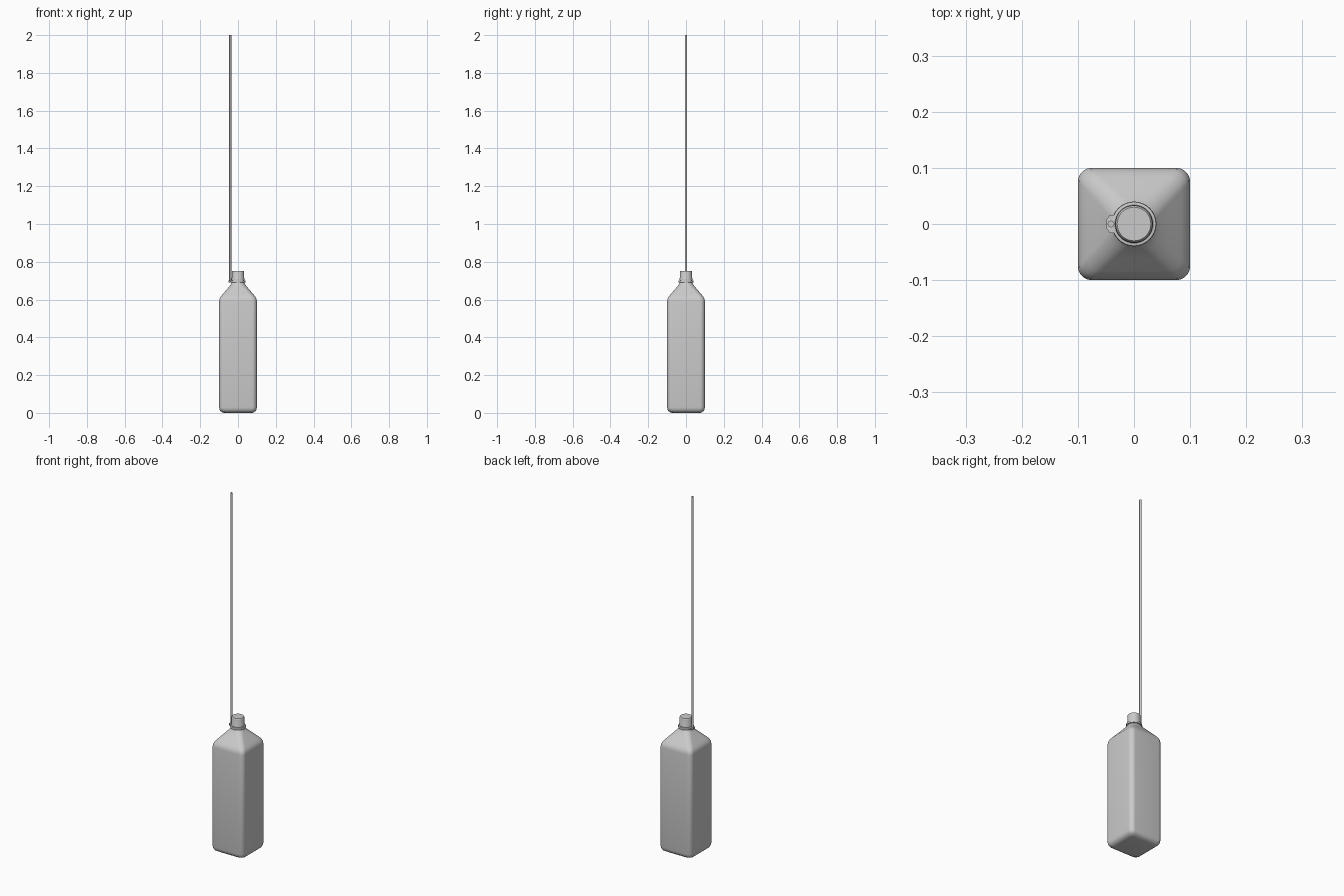
import bpy, bmesh, math

if "Cube" in bpy.data.objects:
    bpy.data.objects.remove(bpy.data.objects["Cube"])


def finish(name, bm, angle=35):
    bmesh.ops.recalc_face_normals(bm, faces=bm.faces)
    me = bpy.data.meshes.new(name)
    bm.to_mesh(me)
    bm.free()
    ob = bpy.data.objects.new(name, me)
    bpy.context.collection.objects.link(ob)
    bpy.ops.object.select_all(action='DESELECT')
    ob.select_set(True)
    bpy.context.view_layer.objects.active = ob
    bpy.ops.object.shade_smooth_by_angle(angle=math.radians(angle))
    return ob


def ring(z, h, r, n=8):
    """Rounded square of half width h and corner radius r (a circle when r == h)."""
    pts = []
    for q in range(4):
        mid = math.radians(45 + 90 * q)
        cx = math.copysign(h - r, math.cos(mid))
        cy = math.copysign(h - r, math.sin(mid))
        for i in range(n + 1):
            a = math.radians(90 * (q + i / n))
            pts.append((cx + r * math.cos(a), cy + r * math.sin(a), z))
    return pts


def loft(name, sections, angle=35):
    bm = bmesh.new()
    loops = [[bm.verts.new(p) for p in ring(*s)] for s in sections]
    for a, b in zip(loops, loops[1:]):
        for i in range(len(a)):
            j = (i + 1) % len(a)
            bm.faces.new((a[i], a[j], b[j], b[i]))
    bm.faces.new(loops[0])
    bm.faces.new(loops[-1])
    bmesh.ops.remove_doubles(bm, verts=bm.verts, dist=1e-5)
    return finish(name, bm, angle)


def lathe(name, profile):
    return loft(name, [(z, r, r) for r, z in profile])


# Square bottle with rounded edges and a shoulder blending into a round neck
loft("bottle_body", [
    (0, 0.072, 0.020), (0.002, 0.082, 0.022), (0.009, 0.093, 0.024),
    (0.018, 0.098, 0.025), (0.03, 0.1, 0.025), (0.59, 0.1, 0.025),
    (0.603, 0.098, 0.025), (0.614, 0.093, 0.025), (0.625, 0.084, 0.025),
    (0.65, 0.0625, 0.026), (0.672, 0.044, 0.029), (0.682, 0.037, 0.031),
    (0.688, 0.034, 0.033), (0.692, 0.033, 0.033), (0.71, 0.033, 0.033)], 60)

# Collar under the cap
lathe("neck_collar", [(0.036, 0.689), (0.039, 0.690), (0.040, 0.693),
                      (0.040, 0.698), (0.039, 0.701), (0.036, 0.702)])

# Screw cap
lathe("cap", [(0.034, 0.704), (0.034, 0.711), (0.033, 0.713), (0.033, 0.746),
              (0.032, 0.749), (0.030, 0.751)])

# Lug on the collar that carries the cord
bm = bmesh.new()
outline = [(-0.034, -0.016), (-0.043, -0.016), (-0.049, -0.008),
           (-0.049, 0.008), (-0.043, 0.016), (-0.034, 0.016)]
face = bm.faces.new([bm.verts.new((x, y, 0.691)) for x, y in outline])
ext = bmesh.ops.extrude_face_region(bm, geom=[face])
for v in ext["geom"]:
    if isinstance(v, bmesh.types.BMVert):
        v.co.z = 0.701
finish("cord_lug", bm)

# Long upright cord
bpy.ops.mesh.primitive_cylinder_add(vertices=12, radius=0.006, depth=1.307,
                                    location=(-0.041, 0, 1.3465))
bpy.context.object.name = "cord"
bpy.ops.object.shade_smooth_by_angle(angle=math.radians(35))
